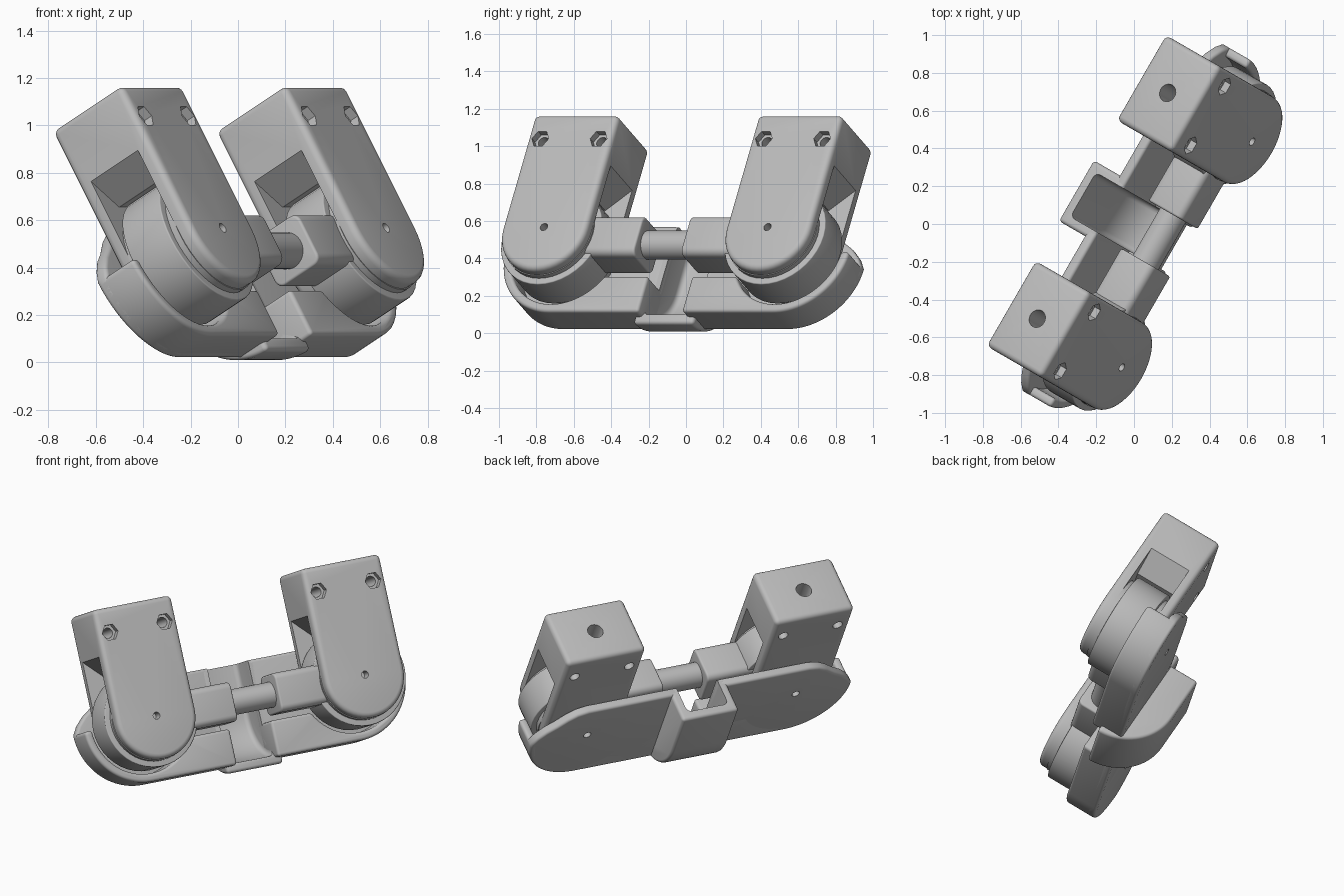
import bpy, bmesh
from math import sin, cos, radians
from mathutils import Matrix

cube = bpy.data.objects.get("Cube")
if cube:
    bpy.data.objects.remove(cube)

# The linkage is laid out upright (x along, -y outward, z up), then tilted and turned
POSE = Matrix.Rotation(radians(60), 4, 'Z') @ Matrix.Rotation(radians(-30), 4, 'X')
PIN_X, PIN_Z = 0.69, 0.33

grey = bpy.data.materials.new("plain_grey")
grey.use_nodes = True
grey.diffuse_color = (0.5, 0.5, 0.5, 1)
grey.node_tree.nodes["Principled BSDF"].inputs["Base Color"].default_value = (0.5, 0.5, 0.5, 1)

parts, cutters = [], []


def arc(cx, cz, r, start, end, steps=24):
    angles = [radians(start + (end - start) * i / steps) for i in range(steps + 1)]
    return [(cx + r * cos(t), cz + r * sin(t)) for t in angles]


def prism(name, outline, lo, hi, along='N', bevel=0, cutter=False):
    """Extrude an outline: (x, z) outward along N, (n, z) along X, (x, n) along Z."""
    place = {'N': lambda p, d: (p[0], -d, p[1]),
             'X': lambda p, d: (d, -p[0], p[1]),
             'Z': lambda p, d: (p[0], -p[1], d)}[along]
    bm = bmesh.new()
    rings = [[bm.verts.new(place(p, d)) for p in outline] for d in (lo, hi)]
    for ring in rings:
        bm.faces.new(ring)
    for i in range(len(outline)):
        a, b = rings[0], rings[1]
        bm.faces.new((a[i - 1], a[i], b[i], b[i - 1]))
    bmesh.ops.recalc_face_normals(bm, faces=bm.faces)
    mesh = bpy.data.meshes.new(name)
    bm.to_mesh(mesh)
    bm.free()
    mesh.materials.append(grey)
    obj = bpy.data.objects.new(name, mesh)
    bpy.context.collection.objects.link(obj)
    obj.matrix_world = POSE
    if bevel:
        mod = obj.modifiers.new("soft_edges", 'BEVEL')
        mod.width, mod.segments = bevel, 4
        mod.limit_method, mod.angle_limit = 'ANGLE', radians(35)
    obj.hide_render = cutter
    (cutters if cutter else parts).append(obj)
    return obj


def disc(name, centre, r, lo, hi, along='N', sides=32, **kw):
    return prism(name, arc(*centre, r, 0, 360, sides)[:-1], lo, hi, along, **kw)


def cut(obj, cutter):
    mod = obj.modifiers.new("cut", 'BOOLEAN')
    mod.operation, mod.object, mod.solver = 'DIFFERENCE', cutter, 'EXACT'


for side, s in (("right", -1), ("left", 1)):
    px = s * PIN_X
    pin = (px, PIN_Z)

    def shift(points):
        return [(px + x, z) for x, z in points]

    # Forked post with a rounded foot
    post = prism(side + "_post", shift([(0.26, 1.025), (-0.26, 1.025)] + arc(0, PIN_Z, 0.26, 180, 360)),
                 0.173, 0.565, bevel=0.03)
    slot = shift([(-0.4, -0.3), (0.4, -0.3), (0.4, 0.745), (0.26, 0.745), (0.13, 0.62),
                  (-0.13, 0.62), (-0.26, 0.745), (-0.4, 0.745)])
    cut(post, prism("slot_cutter", slot, 0.236, 0.5, cutter=True))
    cut(post, disc("top_cutter", (px, 0.369), 0.048, 0.8, 1.2, 'Z', 24, cutter=True))
    cut(post, disc("pin_cutter", pin, 0.022, 0.1, 0.7, sides=20, cutter=True))
    for off in (-0.18, 0.18):
        spot = (px + off, 0.875)
        cut(post, disc("bolt_cutter", spot, 0.031, 0.1, 0.7, sides=20, cutter=True))
        cut(post, disc("nut_cutter", spot, 0.052, 0.525, 0.7, sides=6, cutter=True))

    # Pulley-like eye of the joint, with narrower cheeks
    disc(side + "_eye", pin, 0.3, 0.262, 0.474, sides=40, bevel=0.006)
    disc(side + "_eye_cheeks", pin, 0.265, 0.234, 0.502, sides=40)

    # Square arm from the eye towards the rod
    c, h = 0.37, 0.08
    arm = []
    for qx, qz, a in ((1, 1, 0), (-1, 1, 90), (-1, -1, 180), (1, -1, 270)):
        arm += arc(c + qx * h, PIN_Z + qz * h, 0.04, a, a + 90, 6)
    prism(side + "_arm", arm, *sorted((s * 0.145, s * 0.46)), 'X', bevel=0.012)

    # Cradle that curves under the eye
    bottom = [(0.135, -0.04)] + arc(PIN_X, PIN_Z, 0.37, -90, 0)
    cradle = bottom + arc(PIN_X, PIN_Z, 0.32, 0, -152) + [(0.135, 0.18)]
    prism(side + "_cradle", [(s * x, z) for x, z in cradle], 0.1, 0.305, bevel=0.018)

    # Tall wall behind the post
    wall = bottom + [(1.03, 0.38), (0.98, 0.43), (0.92, 0.47), (0.86, 0.52),
                     (0.8, 0.555), (0.73, 0.57), (0.135, 0.57)]
    plate = prism(side + "_back_wall", [(s * x, z) for x, z in wall], 0.1, 0.16, bevel=0.018)
    cut(plate, disc("rear_pin_cutter", pin, 0.024, 0, 0.2, sides=20, cutter=True))

# Rod joining the two arms
disc("rod", (0.37, PIN_Z), 0.078, -0.2, 0.2, 'X')

# Rounded trough bulging out behind the rod
shell = [(0.16, 0.57), (-0.085, 0.57)] + arc(0.245, 0.25, 0.33, 180, 270) + [(0.245, -0.02), (0.16, 0.05)]
trough = prism("trough", shell, -0.185, 0.185, 'X', bevel=0.02)
hollow = [(0.5, 0.7), (-0.03, 0.7)] + arc(0.245, 0.25, 0.275, 180, 270) + [(0.5, -0.025)]
cut(trough, prism("hollow_cutter", hollow, -0.135, 0.135, 'X', bevel=0.03, cutter=True))

# Bake the cuts, drop the cutters, smooth the rounded surfaces
bpy.ops.object.select_all(action='DESELECT')
for obj in parts:
    obj.select_set(True)
bpy.context.view_layer.objects.active = parts[0]
bpy.ops.object.convert(target='MESH')
for obj in cutters:
    bpy.data.objects.remove(obj)
bpy.ops.object.shade_smooth_by_angle(angle=radians(35))
